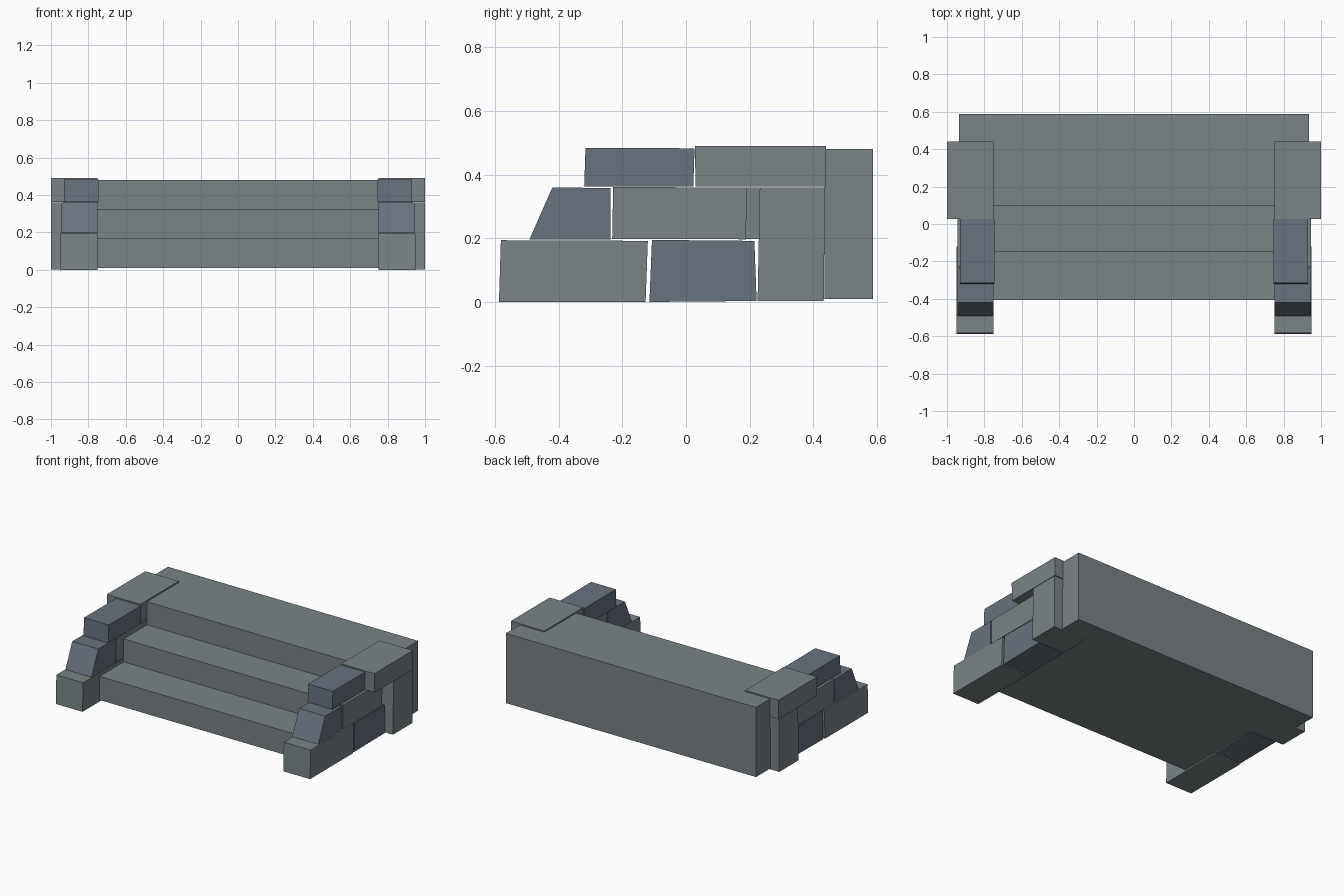
import bpy, bmesh

if "Cube" in bpy.data.objects:
    bpy.data.objects.remove(bpy.data.objects["Cube"])


def material(name, color):
    m = bpy.data.materials.new(name)
    m.diffuse_color = (*color, 1)
    m.use_nodes = True
    m.node_tree.nodes["Principled BSDF"].inputs["Base Color"].default_value = m.diffuse_color
    return m


GREY = material("grey_stone", (0.193, 0.228, 0.24))
BLUE = material("blue_stone", (0.139, 0.168, 0.21))


def prism(name, profile, x0, x1, mat, caps=True):
    """Sweep a closed (y, z) profile along x."""
    bm = bmesh.new()
    a = [bm.verts.new((x0, y, z)) for y, z in profile]
    b = [bm.verts.new((x1, y, z)) for y, z in profile]
    n = len(profile)
    for i in range(n):
        j = (i + 1) % n
        bm.faces.new((a[i], b[i], b[j], a[j]))
    if caps:
        bm.faces.new(a)
        bm.faces.new(b[::-1])
        bmesh.ops.recalc_face_normals(bm, faces=bm.faces)
    else:
        bmesh.ops.reverse_faces(bm, faces=bm.faces)
    me = bpy.data.meshes.new(name)
    bm.to_mesh(me)
    bm.free()
    me.materials.append(mat)
    ob = bpy.data.objects.new(name, me)
    bpy.context.collection.objects.link(ob)
    return ob


# Stair flight, open at the ends where the side walls cover it
steps = [(-.405, .01), (.435, .01), (.435, .481), (.10, .481), (.10, .325),
         (-.15, .325), (-.15, .17), (-.405, .17)]
prism("steps", steps[::-1], -.755, .755, GREY, caps=False)

# Wider slab closing the back
prism("back_slab", [(.435, .01), (.588, .01), (.588, .481), (.435, .481)],
      -.935, .935, GREY)

# Side wall stones: name, (y, z) outline, inner x, outer x, material
stones = [
    ("base_stone_front", [(-.588, 0), (-.127, 0), (-.12, .192), (-.582, .194)], .75, .95, GREY),
    ("base_stone_rear", [(-.115, 0), (.222, .003), (.215, .192), (-.107, .195)], .75, .945, BLUE),
    ("slanted_stone", [(-.492, .197), (-.238, .197), (-.237, .358), (-.42, .36)], .75, .945, BLUE),
    ("middle_stone", [(-.232, .198), (.188, .197), (.192, .36), (-.229, .361)], .75, .945, GREY),
    ("upper_stone", [(-.32, .363), (.023, .363), (.027, .483), (-.316, .484)], .745, .93, BLUE),
    ("pillar_stone", [(.225, .003), (.433, .003), (.437, .36), (.232, .36)], .75, 1.0, GREY),
    ("cap_stone", [(.03, .363), (.44, .363), (.44, .49), (.028, .491)], .75, 1.0, GREY),
    ("joint_filler", [(.185, .198), (.235, .198), (.235, .36), (.185, .36)], .755, .775, GREY),
]
for name, outline, xi, xo, mat in stones:
    for side, s in (("right", 1), ("left", -1)):
        prism(f"{name}_{side}", outline, s * xi, s * xo, mat)
